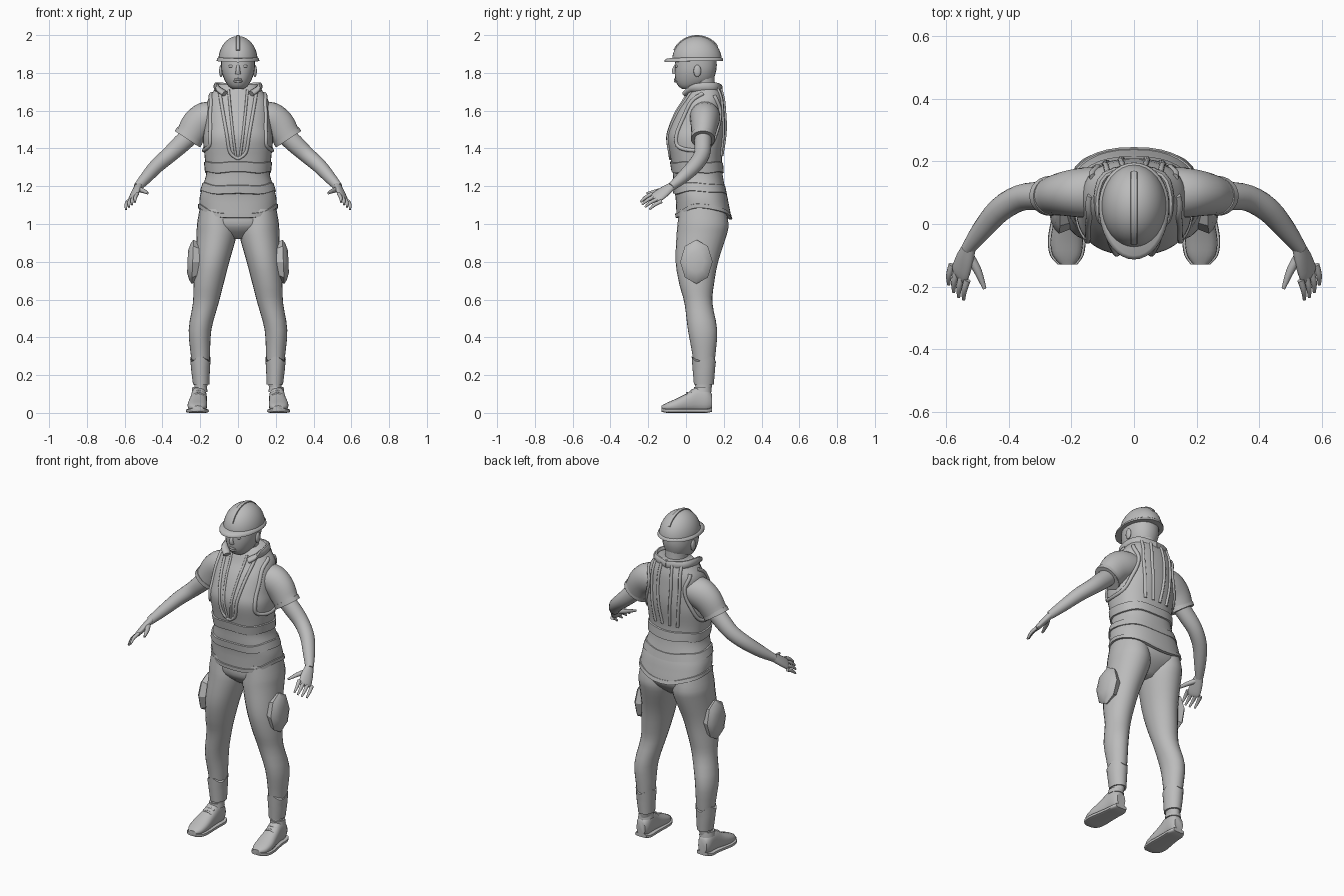
import bpy, bmesh, math
from mathutils import Vector
from mathutils.bvhtree import BVHTree

if "Cube" in bpy.data.objects:
    bpy.data.objects.remove(bpy.data.objects["Cube"])

grey = bpy.data.materials.new("plain grey")
grey.use_nodes = True
grey.diffuse_color = (0.5, 0.5, 0.5, 1)
grey.node_tree.nodes["Principled BSDF"].inputs["Base Color"].default_value = (0.5, 0.5, 0.5, 1)
X, Y, Z = Vector((1, 0, 0)), Vector((0, 1, 0)), Vector((0, 0, 1))


def finish(name, bm, angle=50):
    bmesh.ops.recalc_face_normals(bm, faces=bm.faces)
    me = bpy.data.meshes.new(name)
    bm.to_mesh(me)
    bm.free()
    me.materials.append(grey)
    ob = bpy.data.objects.new(name, me)
    bpy.context.collection.objects.link(ob)
    bpy.ops.object.select_all(action='DESELECT')
    ob.select_set(True)
    bpy.context.view_layer.objects.active = ob
    bpy.ops.object.shade_smooth_by_angle(angle=math.radians(angle))
    return ob


def refine(rows, steps):
    """Catmull-Rom interpolation of station tuples."""
    out = []
    for i in range(len(rows) - 1):
        p = [rows[max(0, min(len(rows) - 1, i + k))] for k in (-1, 0, 1, 2)]
        for s in range(steps):
            t = s / steps
            out.append([b + 0.5 * t * (c - a + t * (2*a - 5*b + 4*c - d + t * (3*(b - c) + d - a)))
                        for a, b, c, d in zip(*p)])
    return out + [list(rows[-1])]


def loft(name, rows, side=X, fixed=None, n=20, steps=3, power=2.0, mirror=1, warp=None, angle=50):
    """Rows are x, y, z, half width along side, half width across it."""
    rows = refine(rows, steps)
    bm = bmesh.new()
    rings = []
    for i, (x, y, z, a, b) in enumerate(rows):
        t = fixed or (Vector(rows[min(i + 1, len(rows) - 1)][:3]) - Vector(rows[max(i - 1, 0)][:3])).normalized()
        u = (side - t * side.dot(t)).normalized()
        v = t.cross(u)
        ring = []
        for k in range(n):
            th = math.tau * k / n
            c, s = math.cos(th), math.sin(th)
            co = (Vector((x, y, z)) + u * a * math.copysign(abs(c) ** (2 / power), c)
                  + v * b * math.copysign(abs(s) ** (2 / power), s))
            if warp:
                co = warp(co, i, th)
            ring.append(bm.verts.new((co.x * mirror, co.y, co.z)))
        rings.append(ring)
    for r, q in zip(rings, rings[1:]):
        for k in range(n):
            bm.faces.new((r[k], r[(k + 1) % n], q[(k + 1) % n], q[k]))
    bm.faces.new(rings[0])
    bm.faces.new(rings[-1])
    return finish(name, bm, angle)


def body(name, rows, **kw):
    """Upright form; rows are z, x centre, half width, front y, back y."""
    return loft(name, [(cx, (f + b) / 2, z, rx, (b - f) / 2) for z, cx, rx, f, b in rows], fixed=Z, **kw)


# Vest, with a hem that dips at the front and back
vest_rows = [(1.09, 0, .205, -.05, .24), (1.14, 0, .203, -.055, .22), (1.2, 0, .187, -.065, .205),
             (1.27, 0, .168, -.07, .193), (1.35, 0, .176, -.082, .19), (1.45, 0, .185, -.1, .205),
             (1.52, 0, .175, -.085, .21), (1.6, 0, .168, -.05, .206), (1.66, 0, .158, -.012, .2),
             (1.71, 0, .125, .012, .187), (1.74, 0, .1, .035, .175)]


def dip(co, i, th):
    return co - Z * .055 * math.sin(th) ** 2 * max(0, 1 - i / 4)


vest = body("vest", vest_rows, n=36, steps=4, power=2.4, warp=dip)
tree = BVHTree.FromPolygons([v.co.copy() for v in vest.data.vertices],
                            [tuple(p.vertices) for p in vest.data.polygons])


def trim(name, pts, axis, mirror=1, r=.009, steps=5):
    """Piping laid on the vest along a path seen along an axis."""
    path = []
    for p, z in refine(pts, steps):
        start = Vector((1, p, z)) if axis == X else Vector((p, 0, z)) + axis
        hit = tree.ray_cast(start, -axis)[0]
        if hit:
            path.append((*hit, r, r))
    if len(path) > 2:
        loft(name, path, side=Vector((.3, .8, .5)), n=8, steps=1, mirror=mirror)


def band(name, z, half, grow, drop=0):
    """Raised strip around the vest."""
    dense = refine(vest_rows, 8)
    rows = []
    for k, g in ((-1, -.01), (-.8, grow), (.8, grow), (1, -.01)):
        _, cx, rx, f, b = min(dense, key=lambda q: abs(q[0] - z - k * half))
        rows.append((z + k * half, cx, rx + g, f - g, b + g))
    body(name, rows, n=36, steps=1, power=2.4,
         warp=lambda co, i, th: co - Z * (drop * math.sin(th) ** 2 + .004 * math.sin(5 * th)))


band("vest_hem", 1.095, .013, .006, .055)
band("lower_band", 1.195, .026, .007, .015)
band("upper_band", 1.3, .032, .007)
for s, tag in ((1, "left"), (-1, "right")):
    trim(tag + "_lapel_edge", [(.1, 1.72), (.088, 1.64), (.06, 1.48), (.042, 1.38), (0, 1.345)], -Y, s)
    trim(tag + "_lapel_inner", [(.05, 1.71), (.04, 1.6), (.025, 1.46), (.012, 1.36)], -Y, s, .007)
    trim(tag + "_armhole", [(.09, 1.69), (.03, 1.65), (-.015, 1.56), (-.05, 1.47), (-.04, 1.41), (.04, 1.39),
                            (.12, 1.41), (.165, 1.5), (.18, 1.6), (.15, 1.68)], X, s, .011)
    for x in (.035, .085):
        trim(tag + "_back_strap", [(x, 1.72), (x + .008, 1.6), (x, 1.46), (x - .012, 1.36)], Y, s)
    # Raised collar roll
    loft(tag + "_collar", [(.07, -.005, 1.69, .014, .02), (.105, .03, 1.715, .014, .025),
                           (.115, .09, 1.725, .014, .025), (.09, .155, 1.725, .014, .025),
                           (0, .182, 1.715, .012, .025)], side=Vector((.7, .7, 0)), n=10, mirror=s)

body("pelvis", [(1.13, 0, .19, -.04, .205), (1.04, 0, .206, -.043, .225), (.98, 0, .17, -.035, .2),
                (.92, 0, .05, .03, .13)], n=28, power=2.3)

# Head and neck
body("neck", [(1.66, 0, .075, .01, .17), (1.72, 0, .062, .02, .155), (1.8, 0, .065, .02, .15)])
body("head", [(1.715, 0, .03, -.02, .04), (1.73, 0, .05, -.04, .09), (1.76, 0, .07, -.055, .14),
              (1.8, 0, .085, -.06, .157), (1.84, 0, .09, -.06, .163), (1.89, 0, .09, -.055, .16)],
     n=24, power=2.2)
loft("nose", [(0, -.05, 1.845, .008, .008), (0, -.063, 1.815, .011, .012), (0, -.06, 1.795, .015, .01)], n=10)
for z in (1.766, 1.755):
    loft("lip", [(-.024, -.047, z, .004, .004), (0, -.058, z, .006, .006), (.024, -.047, z, .004, .004)],
         side=Z, n=8)


def ball(name, loc, size, seg=16, rings=10, keep=-2.0, angle=50):
    bm = bmesh.new()
    bmesh.ops.create_uvsphere(bm, u_segments=seg, v_segments=rings, radius=1)
    bmesh.ops.delete(bm, geom=[v for v in bm.verts if v.co.z < keep], context='VERTS')
    for v in bm.verts:
        v.co = Vector(a * b for a, b in zip(v.co, size)) + Vector(loc)
    return finish(name, bm, angle)


# Helmet: dome, peaked brim and centre ridge
ball("helmet_dome", (0, .058, 1.865), (.104, .132, .13), 32, 20, keep=-.01)


def peak(co, i, th):
    front = max(0, -(co.y - .055)) / .14
    return co + Vector((0, -.035 * front, -.008 * front))


body("helmet_brim", [(1.864, 0, .113, -.08, .197), (1.874, 0, .112, -.08, .196), (1.884, 0, .1, -.07, .185)],
     n=36, steps=1, warp=peak)
arc = [math.radians(a) for a in range(25, 160, 15)]
loft("helmet_ridge", [(0, .058 - .131 * math.cos(a), 1.865 + .128 * math.sin(a), .011, .007) for a in arc],
     n=8, power=4)

palm_side = Vector((.05, .05, -.04))
for s, tag in ((1, "left"), (-1, "right")):
    ball(tag + "_ear", (s * .09, .06, 1.81), (.01, .02, .032))
    ball(tag + "_eye", (s * .036, -.047, 1.835), (.015, .01, .008))
    # Sleeve with a turned cuff
    loft(tag + "_sleeve", [(.1, .1, 1.575, .08, .07), (.165, .1, 1.56, .08, .088), (.215, .097, 1.525, .072, .086),
                           (.25, .092, 1.475, .064, .077), (.266, .09, 1.452, .061, .077)], side=Y, mirror=s, n=24)
    loft(tag + "_sleeve_cuff", [(.255, .09, 1.469, .064, .08), (.268, .09, 1.449, .064, .08)],
         side=Y, mirror=s, n=24, steps=1)
    # Arm and hand
    loft(tag + "_arm", [(.22, .09, 1.5, .045, .05), (.3, .09, 1.425, .045, .049), (.365, .083, 1.365, .042, .043),
                        (.43, .045, 1.308, .04, .039), (.487, -.02, 1.245, .033, .032),
                        (.532, -.08, 1.195, .021, .023)], side=Y, mirror=s)
    loft(tag + "_palm", [(.525, -.07, 1.203, .022, .019), (.54, -.11, 1.175, .034, .018),
                         (.556, -.155, 1.142, .038, .014), (.562, -.168, 1.13, .03, .008)],
         side=palm_side, mirror=s, n=16)
    for k in range(4):
        base = Vector((.558, -.155, 1.14)) + palm_side * (k - 1.5) * .33
        tip = Vector((.545, -.242, 1.115)) + palm_side * k * .32 - Y * .008 * (k in (1, 2))
        mid = base.lerp(tip, .55) + Vector((.004, 0, .006))
        loft(tag + "_finger", [(*base, .011, .01), (*mid, .0095, .009), (*tip, .005, .005)],
             side=palm_side, mirror=s, n=10)
    loft(tag + "_thumb", [(.528, -.1, 1.185, .015, .014), (.5, -.15, 1.175, .013, .012),
                          (.478, -.207, 1.163, .006, .006)], mirror=s, n=10)
    # Trouser leg and lower cuff
    body(tag + "_leg", [(1.08, .11, .093, -.035, .21), (1.0, .112, .105, -.045, .225), (.94, .113, .106, -.05, .215),
                        (.8, .136, .09, -.055, .17), (.68, .156, .079, -.035, .148), (.58, .171, .068, -.008, .14),
                        (.44, .201, .06, .01, .165), (.3, .199, .05, .035, .155), (.16, .196, .036, .048, .14),
                        (.1, .203, .03, .05, .13)], n=24, mirror=s)
    body(tag + "_leg_cuff", [(.285, .199, .054, .03, .158), (.22, .198, .049, .036, .153), (.15, .195, .043, .042, .147)],
         n=24, mirror=s, warp=lambda co, i, th: co + Z * .014 * math.sin(3 * th) * (i < 2))
    # Eight-sided thigh pad
    pad = [(.205, .84), (.24, 1), (.255, .82), (.267, .5)]
    loft(tag + "_thigh_pad", [(x, .055, .8, .086 * k, .117 * k) for x, k in pad], side=Y, fixed=X, n=8, steps=1,
         mirror=s, angle=30,
         warp=lambda co, i, th: Vector((co.x - (co.z - .8) * .04, co.y, co.z)))
    # Shoe and flat sole
    shoe = [(.205, .137, .06, .028, .04), (.205, .11, .068, .04, .063), (.207, .06, .072, .042, .067),
            (.211, .01, .056, .046, .051), (.215, -.05, .04, .052, .036), (.215, -.1, .031, .045, .023),
            (.213, -.13, .026, .022, .012)]
    loft(tag + "_shoe", shoe, fixed=Y, mirror=s, n=20, power=2.4)
    loft(tag + "_sole", [(x, y, .011 + .006 * (abs(y) > .12), a + .009, .011) for x, y, z, a, b in shoe],
         fixed=Y, mirror=s, n=16, power=4)
    loft(tag + "_shoe_collar", [(.203, .088, .11, .042, .048), (.203, .088, .138, .038, .045)],
         fixed=Z, mirror=s, steps=1)
    for y in (.03, .005):
        z = .118 + (y - .03) * .5
        loft(tag + "_lace", [(.18, y, z - .012, .005, .005), (.209, y, z, .006, .006), (.238, y, z - .012, .005, .005)],
             side=Z, mirror=s, n=8)
